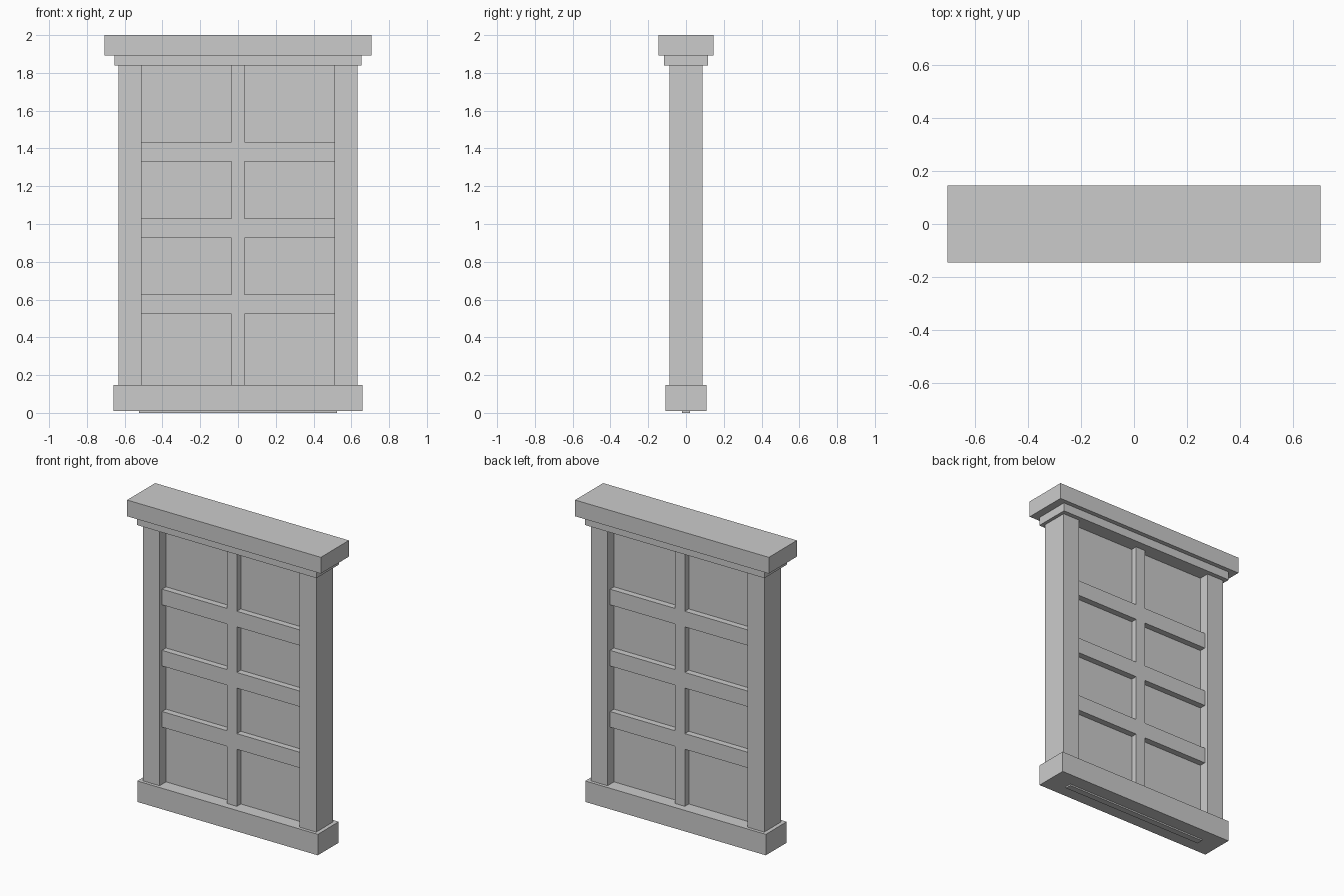
import bpy, bmesh

if "Cube" in bpy.data.objects:
    bpy.data.objects.remove(bpy.data.objects["Cube"])


def finish(name, bm):
    bmesh.ops.recalc_face_normals(bm, faces=bm.faces)
    mesh = bpy.data.meshes.new(name)
    bm.to_mesh(mesh)
    bm.free()
    obj = bpy.data.objects.new(name, mesh)
    bpy.context.collection.objects.link(obj)
    return obj


def box(name, x0, x1, half_y, z0, z1):
    """Box symmetric in y."""
    bm = bmesh.new()
    bmesh.ops.create_cube(bm, size=1)
    for v in bm.verts:
        v.co.x = x1 if v.co.x > 0 else x0
        v.co.y = half_y if v.co.y > 0 else -half_y
        v.co.z = z1 if v.co.z > 0 else z0
    return finish(name, bm)


BASE_TOP, POST_TOP = 0.148, 1.838
POST_IN, POST_OUT = 0.51, 0.632

# Stepped cornice and base
box("cornice_top", -0.706, 0.706, 0.146, 1.893, 2.0)
box("cornice_step", -0.654, 0.654, 0.117, POST_TOP, 1.893)
box("base", -0.658, 0.658, 0.109, 0.01, BASE_TOP)

# Side posts
for side, s in (("left", -1), ("right", 1)):
    x0, x1 = sorted((s * POST_IN, s * POST_OUT))
    box(side + "_post", x0, x1, 0.088, BASE_TOP, POST_TOP)

# Thin back panel, poking slightly below the base
box("panel", -0.523, 0.523, 0.021, 0.0, POST_TOP)

# Mullion and three rails as one flush lattice, proud of both panel faces
M, R, DEPTH = 0.035, 0.515, 0.062
right = [(M, BASE_TOP)]
for i in range(3):
    z0 = 0.524 + i * 0.403
    z1 = z0 + 0.103
    right += [(M, z0), (R, z0), (R, z1), (M, z1)]
right.append((M, POST_TOP))
outline = right + [(-x, z) for x, z in reversed(right)]
bm = bmesh.new()
face = bm.faces.new([bm.verts.new((x, -DEPTH, z)) for x, z in outline])
ext = bmesh.ops.extrude_face_region(bm, geom=[face], use_keep_orig=True)
bmesh.ops.translate(bm, vec=(0, 2 * DEPTH, 0),
                    verts=[g for g in ext["geom"] if isinstance(g, bmesh.types.BMVert)])
finish("lattice", bm)
